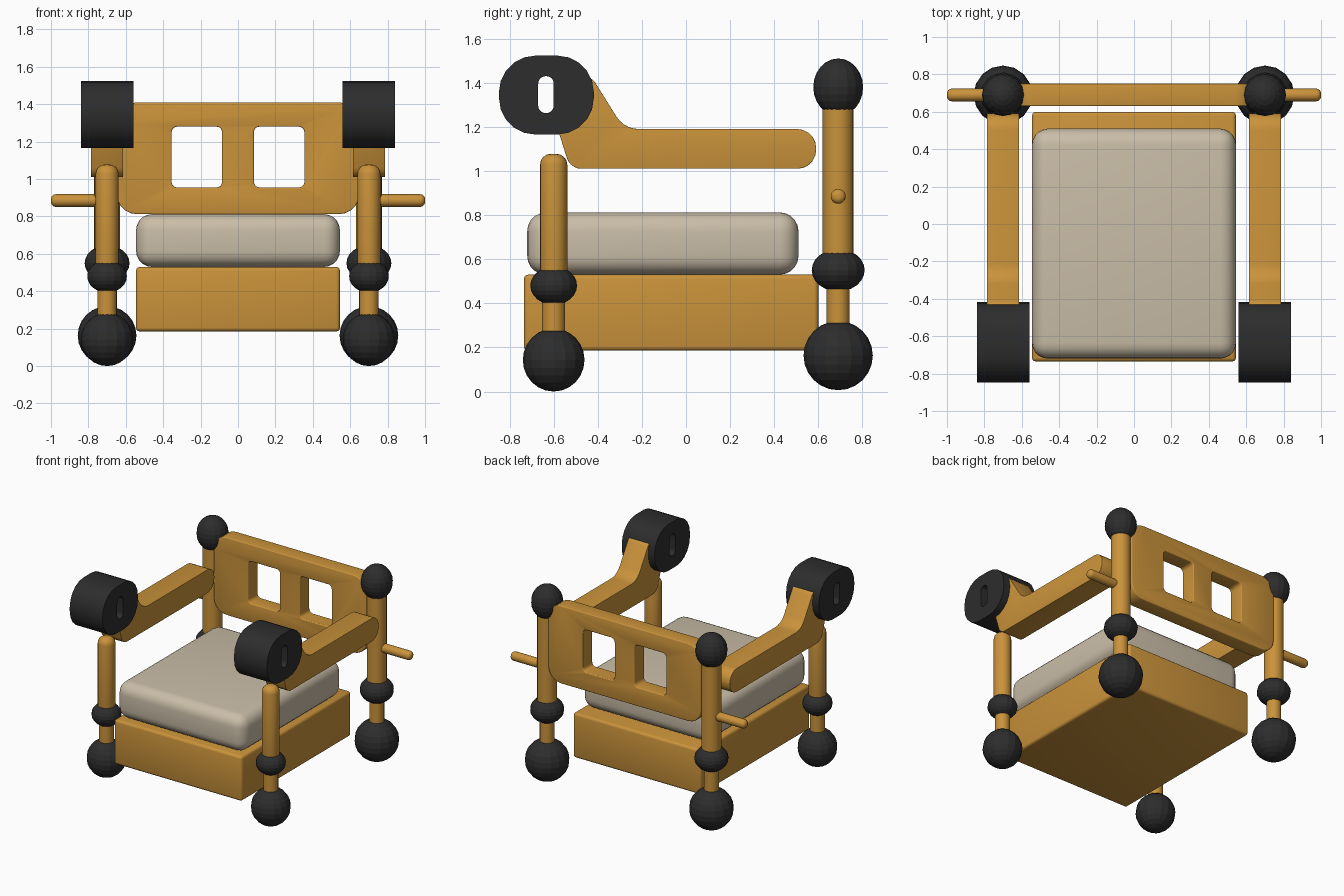
import bpy, bmesh, math
from mathutils import Vector

cube = bpy.data.objects.get("Cube")
if cube:
    bpy.data.objects.remove(cube, do_unlink=True)


def material(name, rgb):
    m = bpy.data.materials.new(name)
    m.use_nodes = True
    m.diffuse_color = (*rgb, 1)
    bsdf = next(n for n in m.node_tree.nodes if n.type == 'BSDF_PRINCIPLED')
    bsdf.inputs["Base Color"].default_value = (*rgb, 1)
    bsdf.inputs["Roughness"].default_value = 0.6
    return m


wood = material("golden_wood", (0.59, 0.29, 0.043))
black = material("black_rubber", (0.026, 0.026, 0.026))
fabric = material("beige_fabric", (0.59, 0.51, 0.39))


def finish(name, bm, mat, cuts=(), bevel=0, segments=3, smooth=True):
    """Make an object from bm, cut it, bevel its sharp edges and shade it."""
    bmesh.ops.recalc_face_normals(bm, faces=bm.faces)
    mesh = bpy.data.meshes.new(name)
    bm.to_mesh(mesh)
    bm.free()
    obj = bpy.data.objects.new(name, mesh)
    bpy.context.collection.objects.link(obj)
    if mat:
        mesh.materials.append(mat)
    bpy.ops.object.select_all(action='DESELECT')
    bpy.context.view_layer.objects.active = obj
    obj.select_set(True)
    for cutter in cuts:
        mod = obj.modifiers.new("cut", 'BOOLEAN')
        mod.operation, mod.object, mod.solver = 'DIFFERENCE', cutter, 'EXACT'
        bpy.ops.object.modifier_apply(modifier=mod.name)
    if bevel:
        mod = obj.modifiers.new("round", 'BEVEL')
        mod.width, mod.segments = bevel, segments
        mod.limit_method, mod.angle_limit = 'ANGLE', math.radians(50)
        bpy.ops.object.modifier_apply(modifier=mod.name)
    if smooth:
        bpy.ops.object.shade_smooth_by_angle(angle=math.radians(40))
    return obj


def box(name, low, high, mat, bevel, segments=3):
    low, high = Vector(low), Vector(high)
    bm = bmesh.new()
    bmesh.ops.create_cube(bm, size=1)
    bmesh.ops.scale(bm, vec=high - low, verts=bm.verts)
    bmesh.ops.translate(bm, vec=(low + high) / 2, verts=bm.verts)
    return finish(name, bm, mat, bevel=bevel, segments=segments)


def ball(name, centre, radius, height, mat):
    bm = bmesh.new()
    bmesh.ops.create_uvsphere(bm, u_segments=16, v_segments=12, radius=1)
    bmesh.ops.scale(bm, vec=(radius, radius, height), verts=bm.verts)
    bmesh.ops.translate(bm, vec=centre, verts=bm.verts)
    return finish(name, bm, mat, smooth=False)


def rod(name, start, end, radius, bevel=0):
    start, end = Vector(start), Vector(end)
    axis = end - start
    bm = bmesh.new()
    bmesh.ops.create_cone(bm, cap_ends=True, segments=20, radius1=radius,
                          radius2=radius, depth=axis.length)
    turn = axis.to_track_quat('Z', 'Y').to_matrix()
    bmesh.ops.transform(bm, matrix=turn.to_4x4(), verts=bm.verts)
    bmesh.ops.translate(bm, vec=(start + end) / 2, verts=bm.verts)
    return finish(name, bm, wood, bevel=bevel, segments=4)


def fillet(corners, steps=5):
    """Round each (u, v, radius) corner of a polygon with an arc."""
    points = []
    for i, (u, v, r) in enumerate(corners):
        p = Vector((u, v, 0))
        a = (Vector((*corners[i - 1][:2], 0)) - p).normalized()
        b = (Vector((*corners[(i + 1) % len(corners)][:2], 0)) - p).normalized()
        half = a.angle(b) / 2
        c = p + (a + b).normalized() * r / math.sin(half)
        reach = r / math.tan(half)
        s = (p + a * reach - c).normalized()
        e = (p + b * reach - c).normalized()
        points += [c + s.slerp(e, k / steps) * r for k in range(steps + 1)]
    return points


def rectangle(u0, u1, v0, v1, r):
    return [(u0, v0, r), (u1, v0, r), (u1, v1, r), (u0, v1, r)]


def prism(name, corners, axis, low, high, mat, cuts=(), bevel=0):
    """Extrude a rounded outline along x or y, from low to high."""
    place = {'x': lambda p: (low, p.x, p.y), 'y': lambda p: (p.x, low, p.y)}[axis]
    shift = Vector((high - low, 0, 0) if axis == 'x' else (0, high - low, 0))
    bm = bmesh.new()
    face = bm.faces.new([bm.verts.new(place(p)) for p in fillet(corners)])
    new = bmesh.ops.extrude_face_region(bm, geom=[face])['geom']
    bmesh.ops.translate(bm, vec=shift,
                        verts=[g for g in new if isinstance(g, bmesh.types.BMVert)])
    obj = finish(name, bm, mat, cuts, bevel)
    if not mat:
        obj.hide_render = True
        obj.hide_set(True)
    return obj


# Seat
box("seat_base", (-0.545, -0.735, 0.185), (0.545, 0.6, 0.53), wood, 0.02)
box("seat_cushion", (-0.545, -0.72, 0.53), (0.545, 0.51, 0.812), fabric, 0.085, 5)

# Back panel with two windows
windows = [prism("window_cutter", rectangle(u, u + 0.27, 0.955, 1.28, 0.03),
                 'y', 0.5, 0.9, None) for u in (-0.355, 0.085)]
prism("back_panel", rectangle(-0.65, 0.65, 0.812, 1.41, 0.11), 'y', 0.63, 0.75,
      wood, windows, bevel=0.018)

arm_outline = [(0.59, 1.01, 0.085), (0.59, 1.19, 0.085), (-0.28, 1.19, 0.12),
               (-0.43, 1.43, 0.06), (-0.65, 1.41, 0.07), (-0.525, 1.01, 0.07)]

for side, s in (("left", 1), ("right", -1)):
    x = 0.7 * s
    # Front leg
    ball(f"{side}_front_foot", (x, -0.6, 0.143), 0.14, 0.143, black)
    rod(f"{side}_front_leg", (x, -0.6, 0.2), (x, -0.6, 0.45), 0.052)
    ball(f"{side}_front_joint", (x, -0.6, 0.48), 0.106, 0.087, black)
    rod(f"{side}_front_post", (x, -0.6, 0.48), (x, -0.6, 1.078), 0.062, 0.05)
    # Back leg
    ball(f"{side}_back_foot", (x, 0.69, 0.163), 0.157, 0.157, black)
    rod(f"{side}_back_leg", (x, 0.69, 0.25), (x, 0.69, 0.52), 0.052)
    ball(f"{side}_back_joint", (x, 0.69, 0.55), 0.12, 0.096, black)
    rod(f"{side}_back_post", (x, 0.69, 0.55), (x, 0.69, 1.34), 0.07)
    ball(f"{side}_back_knob", (x, 0.69, 1.38), 0.113, 0.13, black)
    # Side peg
    rod(f"{side}_peg", (x, 0.69, 0.885), (s, 0.69, 0.885), 0.034, 0.026)
    # Armrest and its slotted grip
    slot = prism(f"{side}_slot_cutter", rectangle(-0.67, -0.6, 1.262, 1.43, 0.034),
                 'x', x - 0.3, x + 0.3, None)
    prism(f"{side}_armrest", arm_outline, 'x', x - 0.086, x + 0.086, wood,
          [slot], bevel=0.035)
    prism(f"{side}_grip", rectangle(-0.848, -0.418, 1.165, 1.523, 0.165), 'x',
          x - 0.14, x + 0.14, black, [slot])
